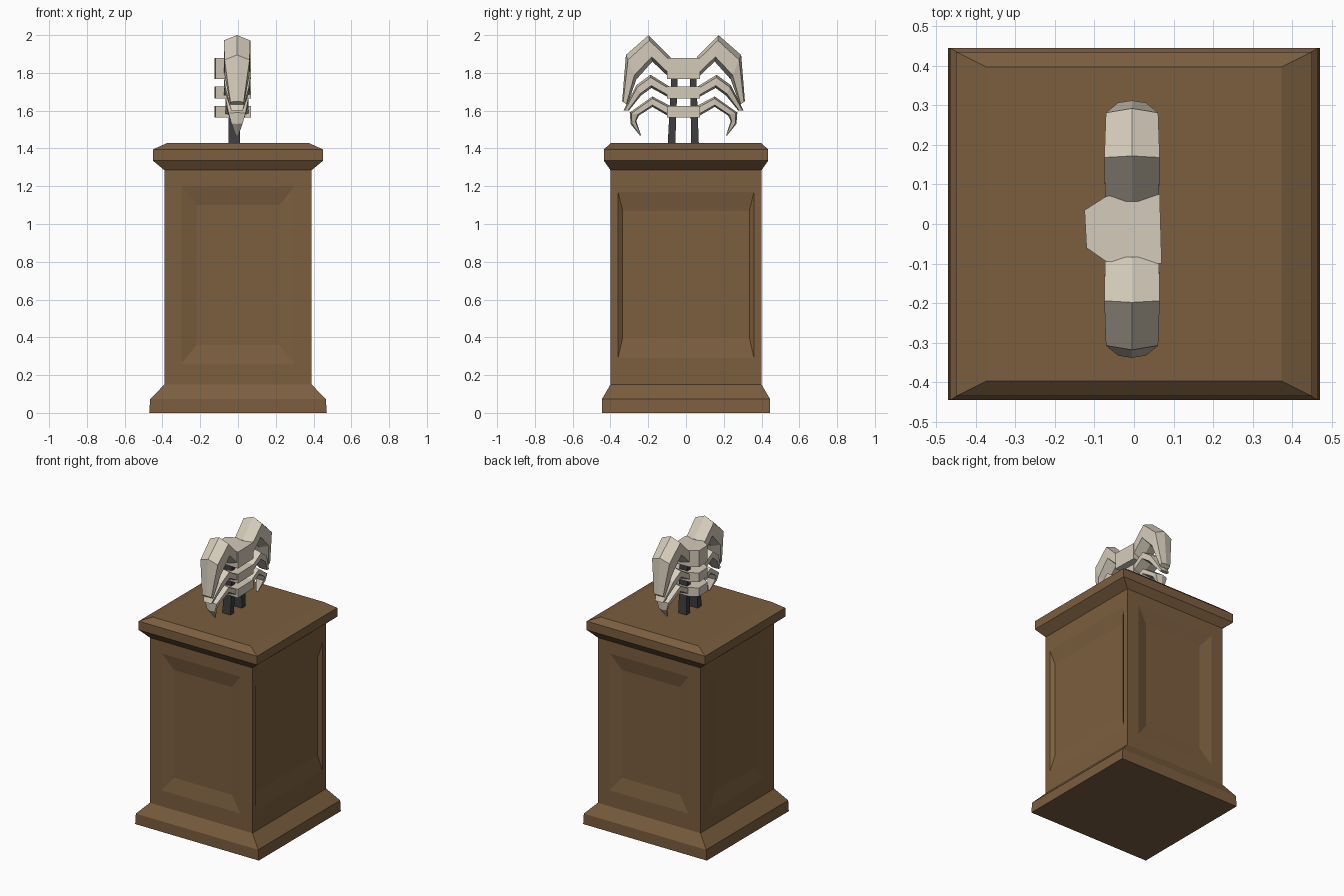
import bpy, bmesh
from mathutils import Vector

if "Cube" in bpy.data.objects:
    bpy.data.objects.remove(bpy.data.objects["Cube"])


def material(name, rgb):
    m = bpy.data.materials.new(name)
    m.diffuse_color = (*rgb, 1)
    m.use_nodes = True
    m.node_tree.nodes["Principled BSDF"].inputs["Base Color"].default_value = m.diffuse_color
    return m


WOOD = material("brown wood", (0.20, 0.112, 0.05))
BONE = material("pale bone", (0.66, 0.60, 0.49))
METAL = material("dark metal", (0.05, 0.047, 0.05))


def finish(bm, name, mat):
    bmesh.ops.remove_doubles(bm, verts=bm.verts, dist=1e-5)
    bmesh.ops.recalc_face_normals(bm, faces=bm.faces)
    me = bpy.data.meshes.new(name)
    bm.to_mesh(me)
    bm.free()
    me.materials.append(mat)
    ob = bpy.data.objects.new(name, me)
    bpy.context.collection.objects.link(ob)
    return ob


def bridge(bm, a, b):
    """Quads between two closed rings of points."""
    va, vb = [bm.verts.new(p) for p in a], [bm.verts.new(p) for p in b]
    n = len(a)
    for i in range(n):
        j = (i + 1) % n
        bm.faces.new((va[i], va[j], vb[j], vb[i]))


def cap(bm, ring):
    bm.faces.new([bm.verts.new(p) for p in ring])


def loft(name, rings, mat):
    bm = bmesh.new()
    for a, b in zip(rings, rings[1:]):
        bridge(bm, a, b)
    cap(bm, rings[0])
    cap(bm, rings[-1])
    return finish(bm, name, mat)


def rect(hx, hy, z, cx=0, cy=0):
    return [Vector((cx + sx * hx, cy + sy * hy, z))
            for sx, sy in ((-1, -1), (1, -1), (1, 1), (-1, 1))]


# Pedestal: moulded base, shaft with sunken panels, moulded top
bm = bmesh.new()
SX, SY, Z0, Z1 = 0.39, 0.40, 0.15, 1.285
base = [rect(0.47, 0.445, 0), rect(0.465, 0.445, 0.073), rect(SX, SY, Z0)]
top = [rect(SX, SY, Z1), rect(0.45, 0.435, 1.335),
       rect(0.45, 0.435, 1.395), rect(0.372, 0.396, 1.43)]
for part in (base, top):
    for a, b in zip(part, part[1:]):
        bridge(bm, a, b)
cap(bm, base[0])
cap(bm, top[-1])

SOFT = ((0.30, 0.26, 1.20), (0.22, 0.36, 1.10))
STEEP = ((0.36, 0.29, 1.17), (0.335, 0.40, 1.07))
for normal, dist, half, panel in (((0, -1, 0), SY, SX, SOFT), ((0, 1, 0), SY, SX, SOFT),
                                  ((-1, 0, 0), SX, SY, SOFT), ((1, 0, 0), SX, SY, STEEP)):
    n = Vector(normal)
    side = n.cross(Vector((0, 0, 1)))

    def frame(h, lo, hi, d):
        return [n * d + side * s * h + Vector((0, 0, z))
                for s, z in ((-1, lo), (1, lo), (1, hi), (-1, hi))]

    outer = frame(half, Z0, Z1, dist)
    rim = frame(*panel[0], dist)
    floor = frame(*panel[1], dist - 0.02)
    bridge(bm, outer, rim)
    bridge(bm, rim, floor)
    cap(bm, floor)
finish(bm, "pedestal", WOOD)

# Two metal support posts
for name, y0, y1 in (("left_post", -0.077, -0.06), ("right_post", 0.048, 0.037)):
    loft(name, [rect(0.03, 0.02, 1.42, -0.02, y0), rect(0.03, 0.017, 1.80, -0.02, y1)], METAL)

# Vertebra blocks in the middle of each rib pair
OUTLINE = ((-0.125, 0.035), (-0.07, 0.07), (0.065, 0.075),
           (0.07, -0.10), (-0.07, -0.095), (-0.12, -0.06))
for name, lo, hi in (("upper_vertebra", 1.768, 1.88), ("middle_vertebra", 1.665, 1.728),
                     ("lower_vertebra", 1.565, 1.625)):
    loft(name, [[Vector((x, y, z)) for x, y in OUTLINE] for z in (lo, hi)], BONE)

# Ribs: sections of (outer y, outer z, inner y, inner z, half width)
RIBS = {
    "upper_rib": ((0.07, 1.885, 0.07, 1.77, 0.068), (0.185, 2.0, 0.165, 1.86, 0.07),
                  (0.305, 1.895, 0.25, 1.765, 0.066), (0.325, 1.65, 0.298, 1.63, 0.035)),
    "middle_rib": ((0.07, 1.725, 0.07, 1.665, 0.068), (0.175, 1.79, 0.17, 1.72, 0.07),
                   (0.25, 1.735, 0.225, 1.68, 0.062), (0.318, 1.60, 0.29, 1.60, 0.03)),
    "lower_rib": ((0.07, 1.625, 0.07, 1.565, 0.06), (0.165, 1.675, 0.165, 1.62, 0.06),
                  (0.285, 1.59, 0.235, 1.575, 0.045), (0.28, 1.53, 0.25, 1.545, 0.03),
                  (0.228, 1.465, 0.226, 1.472, 0.006)),
}
for name, sections in RIBS.items():
    for label, s in (("left_", -1), ("right_", 1)):
        rings = []
        for yo, zo, yi, zi, w in sections:
            a = Vector((-0.005, -0.013 + s * yo, zo))
            b = Vector((-0.005, -0.013 + s * yi, zi))
            wx = Vector((w, 0, 0))
            hi, lo = a.lerp(b, 0.2), a.lerp(b, 0.82)
            rings.append([a, hi + wx, lo + wx, b, lo - wx, hi - wx])
        loft(label + name, rings, BONE)
